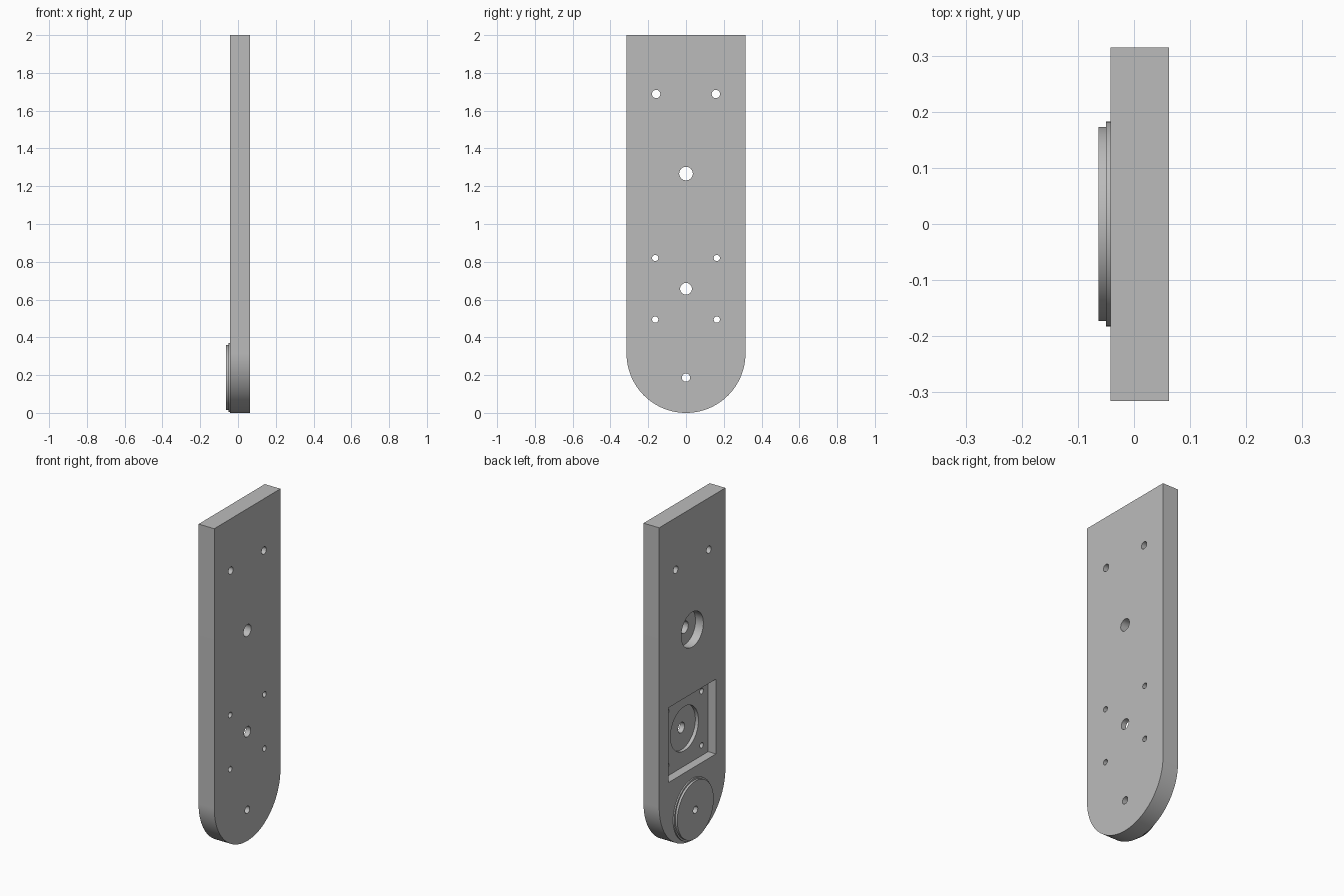
import bpy, bmesh
from math import sin, cos, pi, radians

cube = bpy.data.objects.get("Cube")
if cube:
    bpy.data.objects.remove(cube, do_unlink=True)

# Main dimensions
BACK, FRONT = -0.042, 0.0625      # the two broad faces, along x
HALF_WIDTH, HEIGHT = 0.315, 2.0
FLOOR = BACK + 0.052              # depth of the pockets
BOSS_Z = 0.187
PIN = 0.022

grey = bpy.data.materials.new("plain_grey")
grey.use_nodes = True
colour = (0.5, 0.5, 0.5, 1)
grey.diffuse_color = colour
grey.node_tree.nodes["Principled BSDF"].inputs["Base Color"].default_value = colour


def add_object(name, bm):
    bmesh.ops.recalc_face_normals(bm, faces=bm.faces)
    mesh = bpy.data.meshes.new(name)
    bm.to_mesh(mesh)
    bm.free()
    mesh.materials.append(grey)
    obj = bpy.data.objects.new(name, mesh)
    bpy.context.collection.objects.link(obj)
    return obj


def prism(name, outline, x0, x1):
    """Extrude a (y, z) outline along x."""
    bm = bmesh.new()
    face = bm.faces.new([bm.verts.new((x0, y, z)) for y, z in outline])
    new = bmesh.ops.extrude_face_region(bm, geom=[face])["geom"]
    bmesh.ops.translate(bm, vec=(x1 - x0, 0, 0),
                        verts=[v for v in new if isinstance(v, bmesh.types.BMVert)])
    return add_object(name, bm)


def circle(y, z, r, n=48):
    return [(y + r * cos(2 * pi * i / n), z + r * sin(2 * pi * i / n)) for i in range(n)]


def cut(target, outline, x0, x1):
    """Remove a prism from the target and discard the cutter."""
    cutter = prism("cutter", outline, x0, x1)
    cutter.hide_render = True
    mod = target.modifiers.new("cut", "BOOLEAN")
    mod.operation, mod.solver, mod.object = "DIFFERENCE", "EXACT", cutter
    bpy.context.view_layer.objects.active = target
    bpy.ops.object.modifier_apply(modifier=mod.name)
    bpy.data.objects.remove(cutter, do_unlink=True)


def smooth(obj):
    bpy.ops.object.select_all(action="DESELECT")
    obj.select_set(True)
    bpy.context.view_layer.objects.active = obj
    bpy.ops.object.shade_smooth_by_angle(angle=radians(30))


# Plate with a rounded lower end
steps = 64
arc = [(-HALF_WIDTH * cos(pi * i / steps), HALF_WIDTH - HALF_WIDTH * sin(pi * i / steps))
       for i in range(steps + 1)]
plate = prism("mounting_plate", arc + [(HALF_WIDTH, HEIGHT), (-HALF_WIDTH, HEIGHT)], BACK, FRONT)

# Square pocket, its round inner recess, and the upper counterbore
q, mid = 0.225, 0.657
square = [(-q, mid - q), (q, mid - q), (q, mid + q), (-q, mid + q)]
cut(plate, square, BACK - 0.1, FLOOR)
cut(plate, circle(0, mid, 0.133, 64), BACK - 0.1, FLOOR + 0.021)
cut(plate, circle(0, 1.267, 0.105, 64), BACK - 0.1, FLOOR)

# Through holes: centre line, then mirrored pairs
holes = [(0, 1.267, 0.036), (0, mid, 0.031), (0, BOSS_Z, PIN)]
for side in (-1, 1):
    holes += [(side * 0.158, 1.688, PIN)]
    holes += [(side * 0.163, mid + dz, 0.0165) for dz in (-0.163, 0.163)]
for y, z, r in holes:
    cut(plate, circle(y, z, r), BACK - 0.1, FRONT + 0.1)
smooth(plate)

# Stepped round boss with a pin hole, turned from a profile
profile = [(PIN, -0.063), (0.173, -0.063), (0.173, -0.05),
           (0.183, -0.05), (0.183, BACK), (PIN, BACK)]
bm = bmesh.new()
rings = [[bm.verts.new((x, y, z)) for y, z in circle(0, BOSS_Z, r, 96)] for r, x in profile]
for a, b in zip(rings, rings[1:] + rings[:1]):
    for i in range(len(a)):
        j = (i + 1) % len(a)
        bm.faces.new((a[i], a[j], b[j], b[i]))
smooth(add_object("stepped_boss", bm))
